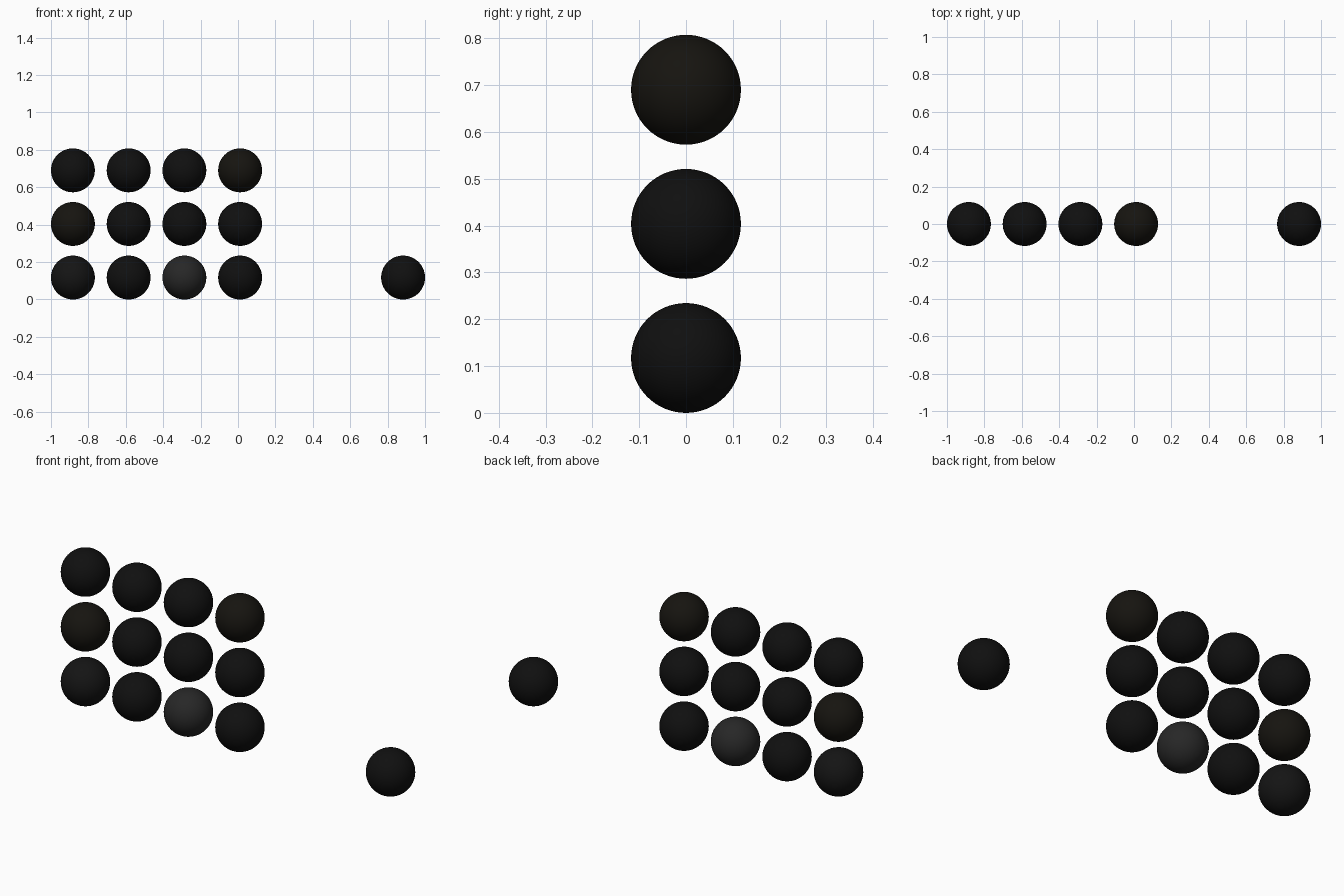
import bpy

if "Cube" in bpy.data.objects:
    bpy.data.objects.remove(bpy.data.objects["Cube"])

R = 0.1173            # ball radius
DX, DZ = 0.298, 0.2865  # grid spacing


def material(name, rgb):
    m = bpy.data.materials.new(name)
    m.diffuse_color = (*rgb, 1)
    m.use_nodes = True
    m.node_tree.nodes["Principled BSDF"].inputs["Base Color"].default_value = m.diffuse_color
    return m


black = material("black", (0.005, 0.005, 0.005))
warm_black = material("warm_black", (0.008, 0.007, 0.005))
soft_black = material("soft_black", (0.007, 0.007, 0.007))
charcoal = material("charcoal", (0.02, 0.02, 0.02))

# (column, row) of the balls whose tint differs from plain black
tints = {(2, 0): charcoal, (0, 0): soft_black, (0, 1): warm_black, (3, 2): warm_black}


def ball(name, x, z, mat):
    bpy.ops.mesh.primitive_uv_sphere_add(segments=64, ring_count=32, radius=R, location=(x, 0, z))
    ob = bpy.context.object
    ob.name = name
    ob.data.materials.append(mat)
    bpy.ops.object.shade_smooth()


# Wall of sample balls, four columns by three rows
for row in range(3):
    for col in range(4):
        ball(f"ball_row{row + 1}_col{col + 1}", -1 + R + col * DX, R + row * DZ,
             tints.get((col, row), black))

# Single ball standing apart
ball("separate_ball", 1 - R, R, black)
